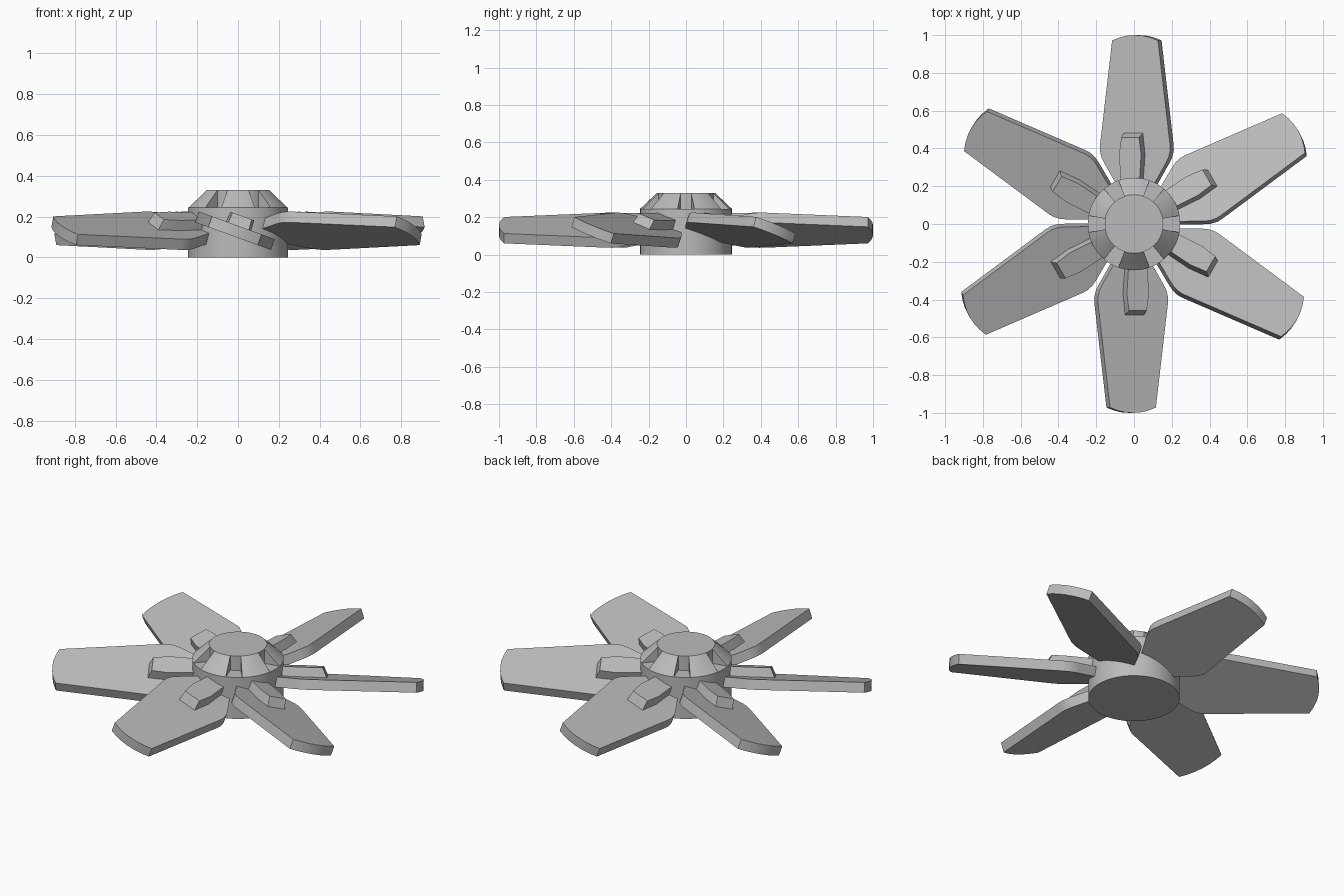
import bpy, bmesh, math
from mathutils import Matrix

if "Cube" in bpy.data.objects:
    bpy.data.objects.remove(bpy.data.objects["Cube"])

metal = bpy.data.materials.new("plain grey")
metal.diffuse_color = (0.5, 0.5, 0.5, 1)
metal.use_nodes = True
metal.node_tree.nodes["Principled BSDF"].inputs["Base Color"].default_value = metal.diffuse_color
TILT = math.radians(20)


def finish(bm, name, matrix=Matrix()):
    bmesh.ops.recalc_face_normals(bm, faces=bm.faces)
    me = bpy.data.meshes.new(name)
    bm.to_mesh(me)
    bm.free()
    me.materials.append(metal)
    ob = bpy.data.objects.new(name, me)
    ob.matrix_world = matrix
    bpy.context.collection.objects.link(ob)
    bpy.context.view_layer.objects.active = ob
    ob.select_set(True)
    bpy.ops.object.shade_smooth_by_angle(angle=math.radians(25))
    ob.select_set(False)


def loft(bottom, top):
    """Solid between two outlines with the same number of points."""
    bm = bmesh.new()
    a = [bm.verts.new(p) for p in bottom]
    b = [bm.verts.new(p) for p in top]
    bm.faces.new(a[::-1])
    bm.faces.new(b)
    n = len(a)
    for i in range(n):
        bm.faces.new((a[i], a[(i + 1) % n], b[(i + 1) % n], b[i]))
    return bm


def mirrored(side, z, dx):
    """Closed outline from (half width, y) points, root to tip."""
    return ([(w + dx, y, z) for w, y in side] +
            [(dx - w, y, z) for w, y in reversed(side) if w > 0])


def disc(r, z, n=72):
    return [(r * math.cos(math.tau * i / n), r * math.sin(math.tau * i / n), z)
            for i in range(n)]


# Hub drum and the raised cap core
finish(loft(disc(0.245, 0), disc(0.245, 0.245)), "hub_drum")
finish(loft(disc(0.155, 0.2), disc(0.155, 0.33)), "cap_core")

blade_side = [(0.05, 0.1), (0.1, 0.2), (0.175, 0.325), (0.19, 0.355), (0.198, 0.39),
              (0.197, 0.42), (0.129, 0.972), (0.085, 0.988), (0.043, 0.997), (0, 1.0)]
clip_low = [(0.05, 0.15), (0.066, 0.37), (0.054, 0.485)]
clip_top = [(0.048, 0.15), (0.062, 0.37), (0.05, 0.458)]

for k in range(6):
    spin = Matrix.Rotation(math.tau * k / 6, 4, 'Z')
    # Sloped wedge of the cap, leaving a notch on either side
    bm = bmesh.new()
    rings = []
    for i in range(9):
        a = math.radians(90 - 19.5 + 39 * i / 8)
        rings.append([bm.verts.new((r * math.cos(a), r * math.sin(a), z))
                      for r, z in ((0.145, 0.24), (0.245, 0.245), (0.155, 0.33), (0.145, 0.33))])
    for p, q in zip(rings, rings[1:]):
        for j in range(4):
            bm.faces.new((p[j], p[(j + 1) % 4], q[(j + 1) % 4], q[j]))
    bm.faces.new(rings[0])
    bm.faces.new(rings[-1])
    finish(bm, f"cap_wedge_{k + 1}", spin)

    # Pitched blade with a mounting clip on its upper face
    pose = spin @ Matrix.Translation((0, 0, 0.125)) @ Matrix.Rotation(-TILT, 4, 'Y')
    finish(loft(mirrored(blade_side, -0.028, 0.016), mirrored(blade_side, 0.028, 0.016)),
           f"blade_{k + 1}", pose)
    finish(loft(mirrored(clip_low, 0.02, 0.007), mirrored(clip_top, 0.08, 0.007)),
           f"blade_clip_{k + 1}", pose)
